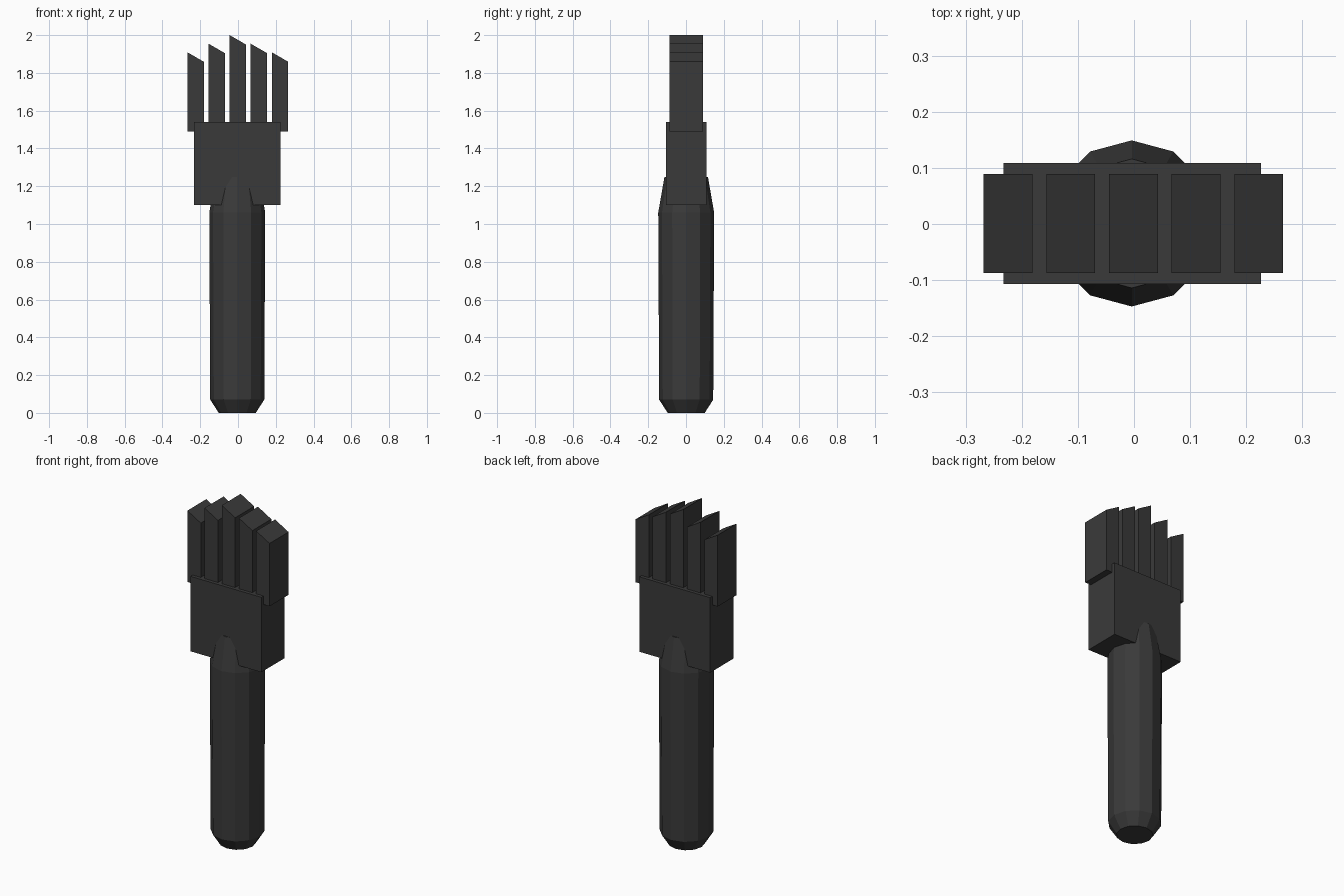
import bpy, bmesh, math

if "Cube" in bpy.data.objects:
    bpy.data.objects.remove(bpy.data.objects["Cube"])

mat = bpy.data.materials.new("charcoal grey")
mat.diffuse_color = (0.042, 0.042, 0.042, 1)
mat.use_nodes = True
mat.node_tree.nodes["Principled BSDF"].inputs["Base Color"].default_value = mat.diffuse_color


def finish(name, bm):
    bmesh.ops.recalc_face_normals(bm, faces=bm.faces)
    me = bpy.data.meshes.new(name)
    bm.to_mesh(me)
    bm.free()
    me.materials.append(mat)
    ob = bpy.data.objects.new(name, me)
    bpy.context.collection.objects.link(ob)
    return ob


def prism(name, outline, y0, y1):
    """Extrude an x-z outline along y."""
    bm = bmesh.new()
    face = bm.faces.new([bm.verts.new((x, y0, z)) for x, z in outline])
    ext = bmesh.ops.extrude_face_region(bm, geom=[face])["geom"]
    verts = [g for g in ext if isinstance(g, bmesh.types.BMVert)]
    bmesh.ops.translate(bm, verts=verts, vec=(0, y1 - y0, 0))
    return finish(name, bm)


# Handle: twelve-sided shaft with tapered ends
SIDES = 12
bm = bmesh.new()
rings = []
for r, z in [(0.098, 0.0), (0.143, 0.07), (0.148, 1.06), (0.115, 1.25)]:
    rings.append([bm.verts.new((-0.004 + r * math.cos(math.tau * i / SIDES),
                                0.001 + r * math.sin(math.tau * i / SIDES), z))
                  for i in range(SIDES)])
for a, b in zip(rings, rings[1:]):
    for i in range(SIDES):
        j = (i + 1) % SIDES
        bm.faces.new((a[i], a[j], b[j], b[i]))
bm.faces.new(rings[0])
bm.faces.new(rings[-1])
finish("handle", bm)

# Block that holds the prongs
prism("head_block", [(-0.233, 1.1), (0.226, 1.1), (0.226, 1.54), (-0.233, 1.54)],
      -0.107, 0.109)

# Five prongs with slanted tips
for i in range(5):
    x0 = -0.268 + 0.1117 * i
    x1 = x0 + 0.087
    top = 2.0 - 0.0455 * abs(i - 2)
    prism(f"prong_{i + 1}", [(x0, 1.49), (x1, 1.49), (x1, top - 0.05), (x0, top)],
          -0.087, 0.089)
